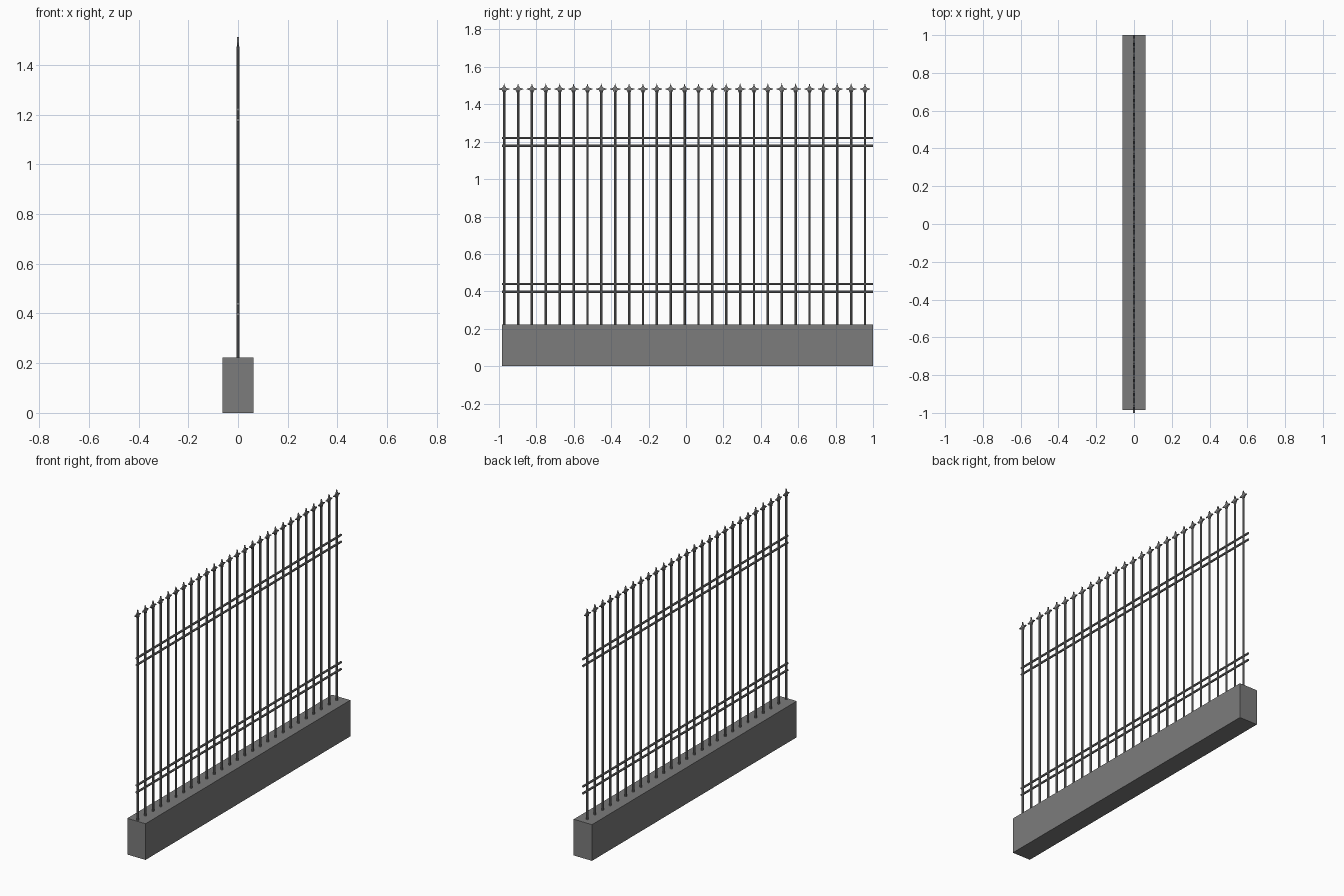
import bpy
import bmesh
from math import radians
from mathutils import Matrix

if "Cube" in bpy.data.objects:
    bpy.data.objects.remove(bpy.data.objects["Cube"])


def make_material(name, color):
    mat = bpy.data.materials.new(name)
    mat.use_nodes = True
    mat.diffuse_color = color
    mat.node_tree.nodes["Principled BSDF"].inputs["Base Color"].default_value = color
    return mat


GREY = make_material("grey", (0.2, 0.2, 0.2, 1))


def make_object(name, bm):
    mesh = bpy.data.meshes.new(name)
    bm.to_mesh(mesh)
    bm.free()
    mesh.materials.append(GREY)
    obj = bpy.data.objects.new(name, mesh)
    bpy.context.collection.objects.link(obj)
    return obj


def rod(name, radius, length, matrix):
    bm = bmesh.new()
    bmesh.ops.create_cone(bm, cap_ends=True, segments=8, radius1=radius,
                          radius2=radius, depth=length,
                          matrix=matrix @ Matrix.Rotation(radians(22.5), 4, "Z"))
    return make_object(name, bm)


START, END = -0.985, 1.0
MID = (START + END) / 2
BASE_TOP, BAR_TOP = 0.222, 1.475

# Plinth
bm = bmesh.new()
bmesh.ops.create_cube(bm, size=1, matrix=Matrix.Translation((0, MID, BASE_TOP / 2))
                      @ Matrix.Diagonal((0.124, END - START, BASE_TOP, 1)))
make_object("plinth", bm)

# Paired horizontal rails
for i, z in enumerate((0.397, 0.439, 1.178, 1.22)):
    rod(f"rail_{i + 1}", 0.0068, END - START,
        Matrix.Translation((0, MID, z)) @ Matrix.Rotation(radians(90), 4, "X"))

# Finial outline, half width and height above the bar top
HALF = [(0.007, -0.012), (0.013, 0.001), (0.028, 0.004), (0.028, 0.008),
        (0.011, 0.013), (0.004, 0.022)]
OUTLINE = HALF + [(0, 0.038)] + [(-y, z) for y, z in reversed(HALF)]


def finial(name, y):
    bm = bmesh.new()
    face = bm.faces.new([bm.verts.new((-0.004, y + dy, BAR_TOP + dz))
                         for dy, dz in OUTLINE])
    side = bmesh.ops.extrude_face_region(bm, geom=[face])["geom"]
    bmesh.ops.translate(bm, vec=(0.008, 0, 0),
                        verts=[v for v in side if isinstance(v, bmesh.types.BMVert)])
    bmesh.ops.recalc_face_normals(bm, faces=bm.faces)
    make_object(name, bm)


# Upright bars with spear tips
COUNT, FIRST, LAST = 27, -0.972, 0.957
for i in range(COUNT):
    y = FIRST + (LAST - FIRST) * i / (COUNT - 1)
    rod(f"bar_{i + 1}", 0.007, BAR_TOP - BASE_TOP + 0.01,
        Matrix.Translation((0, y, (BAR_TOP + BASE_TOP - 0.01) / 2)))
    finial(f"spear_tip_{i + 1}", y)
